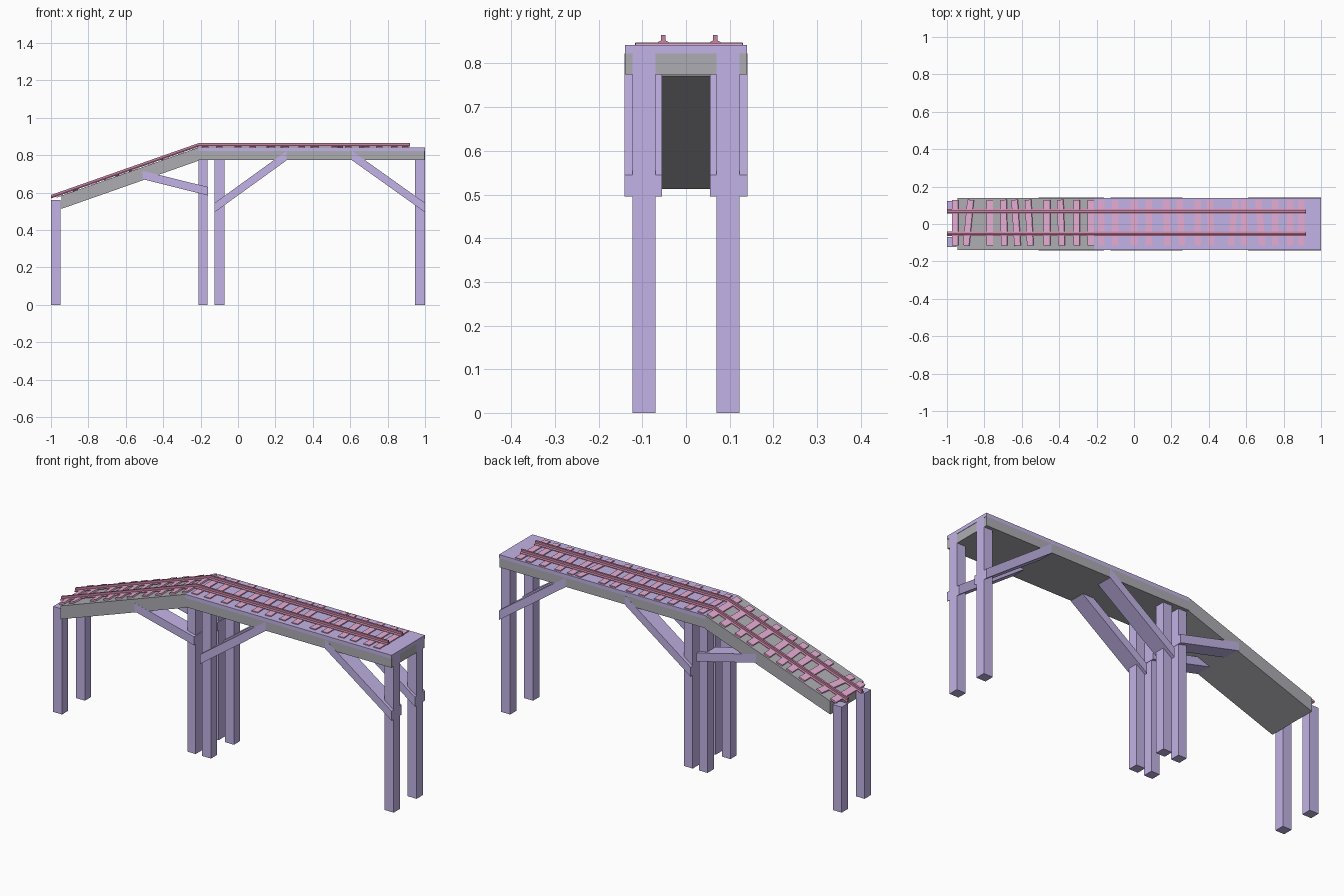
import bpy, bmesh, math
from mathutils import Matrix, Vector

if "Cube" in bpy.data.objects:
    bpy.data.objects.remove(bpy.data.objects["Cube"])


def material(name, rgb):
    m = bpy.data.materials.new(name)
    m.diffuse_color = (*rgb, 1)
    m.use_nodes = True
    m.node_tree.nodes["Principled BSDF"].inputs["Base Color"].default_value = m.diffuse_color
    return m


LAVENDER = material("lavender timber", (0.54, 0.45, 0.79))
GREY = material("grey deck", (0.42, 0.42, 0.45))
PINK = material("pink sleeper", (0.83, 0.43, 0.68))
ROSE = material("rose rail", (0.58, 0.23, 0.37))

BEND, TOP, SLOPE = -0.21, 0.842, 0.351


def track_z(x):
    """Height of the deck surface at x."""
    return TOP + min(0, x - BEND) * SLOPE


def finish(bm, name, mat):
    bmesh.ops.recalc_face_normals(bm, faces=bm.faces[:])
    me = bpy.data.meshes.new(name)
    bm.to_mesh(me)
    bm.free()
    me.materials.append(mat)
    ob = bpy.data.objects.new(name, me)
    bpy.context.collection.objects.link(ob)
    return ob


def prism(bm, outline, y0, y1):
    """Extrude an x-z outline from y0 to y1."""
    face = bm.faces.new([bm.verts.new((x, y0, z)) for x, z in outline])
    new = bmesh.ops.extrude_face_region(bm, geom=[face])["geom"]
    verts = [v for v in new if isinstance(v, bmesh.types.BMVert)]
    bmesh.ops.translate(bm, verts=verts, vec=(0, y1 - y0, 0))


def band(xs, low, high):
    """Outline that follows the track between two offsets from the deck surface."""
    return ([(x, track_z(x) + low) for x in xs] +
            [(x, track_z(x) + high) for x in reversed(xs)])


# Deck: grey sloped ramp, grey beam and lavender board on the level part
for name, mat, xs, low, high in (
        ("ramp_deck", GREY, (-0.945, BEND), -0.071, 0),
        ("level_beam", GREY, (BEND, 0.998), -0.067, -0.019),
        ("level_board", LAVENDER, (BEND, 1.0), -0.019, 0)):
    bm = bmesh.new()
    prism(bm, band(xs, low, high), -0.14, 0.14)
    finish(bm, name, mat)

# Legs in mirrored pairs
for name, x0, x1, h in (("ramp_foot_leg", -1, -0.948, 0.56),
                        ("ramp_top_leg", -0.212, -0.163, 0.78),
                        ("level_start_leg", -0.125, -0.073, 0.80),
                        ("level_end_leg", 0.947, 1, 0.823)):
    for side, s in (("front", -1), ("back", 1)):
        bm = bmesh.new()
        prism(bm, [(x0, 0), (x1, 0), (x1, h), (x0, h)], s * 0.07, s * 0.122)
        finish(bm, side + "_" + name, LAVENDER)

# Diagonal braces, wider than the legs they meet
for name, xa, za, xb, zb, w in (("ramp_brace", -0.16, 0.585, -0.51, 0.672, 0.045),
                                ("level_start_brace", -0.125, 0.495, 0.26, 0.773, 0.05),
                                ("level_end_brace", 1.0, 0.495, 0.61, 0.773, 0.05)):
    for side, s in (("front", -1), ("back", 1)):
        bm = bmesh.new()
        prism(bm, [(xa, za), (xb, zb), (xb, zb + w), (xa, za + w)], s * 0.055, s * 0.1405)
        finish(bm, side + "_" + name, LAVENDER)

# Sleepers, some laid slightly askew
SLEEPERS = ((-0.955, 0), (-0.885, -6), (-0.77, 0), (-0.695, 1), (-0.63, 4), (-0.56, 3),
            (-0.465, 0), (-0.39, 2), (-0.305, 0), (-0.23, 0), (-0.175, 0), (-0.1, 0),
            (0, 0), (0.08, 0), (0.175, 2), (0.25, 3), (0.34, 0), (0.41, 2), (0.53, -6),
            (0.59, 0), (0.675, 5), (0.755, 0), (0.835, 0), (0.895, 0))
bm = bmesh.new()
for x, skew in SLEEPERS:
    on_ramp = x < BEND
    mat = (Matrix.Translation((x, 0.007, track_z(x) + (0.003 if on_ramp else 0)))
           @ Matrix.Rotation(-math.atan(SLOPE) if on_ramp else 0, 4, 'Y')
           @ Matrix.Rotation(math.radians(skew), 4, 'Z')
           @ Matrix.Diagonal(Vector((0.035, 0.245, 0.010, 1))))
    bmesh.ops.create_cube(bm, size=1, matrix=mat)
finish(bm, "sleepers", PINK)

# Rails: one flat-bottomed profile swept along the track
HALF = ((0.012, 0.004), (0.012, 0.007), (0.005, 0.011), (0.005, 0.023))
PROFILE = HALF + tuple((-y, z) for y, z in reversed(HALF))
for name, yc in (("front_rail", -0.052), ("back_rail", 0.067)):
    bm = bmesh.new()
    rings = [[bm.verts.new((x, yc + y, track_z(x) + z)) for y, z in PROFILE]
             for x in (-1, BEND, 0.92)]
    for a, b in zip(rings, rings[1:]):
        for i in range(len(PROFILE)):
            j = (i + 1) % len(PROFILE)
            bm.faces.new((a[i], a[j], b[j], b[i]))
    bm.faces.new(rings[0])
    bm.faces.new(rings[-1])
    finish(bm, name, ROSE)
